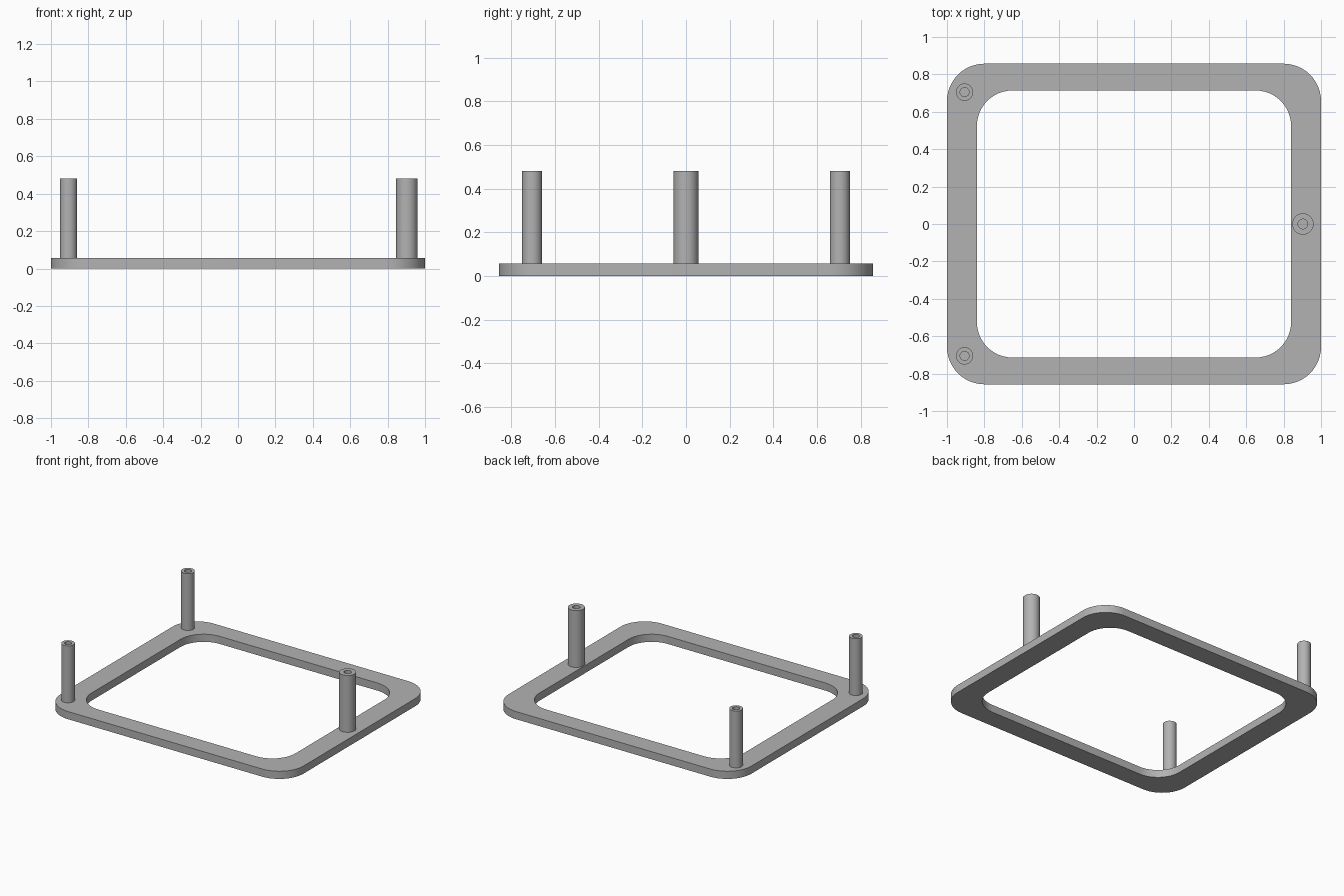
import bpy
import bmesh
from math import sin, cos, pi, radians

cube = bpy.data.objects.get("Cube")
if cube:
    bpy.data.objects.remove(cube, do_unlink=True)

grey = bpy.data.materials.new("matte grey")
grey.use_nodes = True
colour = (0.45, 0.45, 0.45, 1)
grey.diffuse_color = colour
grey.node_tree.nodes["Principled BSDF"].inputs["Base Color"].default_value = colour

PLATE_TOP = 0.057
POST_TOP = 0.48


def rounded_rect(half_x, half_y, radius, steps=12):
    """Outline of a rounded rectangle, counter-clockwise."""
    points = []
    for corner, (sx, sy) in enumerate(((1, 1), (-1, 1), (-1, -1), (1, -1))):
        for i in range(steps + 1):
            a = (corner + i / steps) * pi / 2
            points.append((sx * (half_x - radius) + radius * cos(a),
                           sy * (half_y - radius) + radius * sin(a)))
    return points


def circle(radius, count=48):
    return [(radius * cos(2 * pi * i / count), radius * sin(2 * pi * i / count))
            for i in range(count)]


def hollow_prism(name, outer, inner, bottom, top, location=(0, 0)):
    """Solid between two matching outlines, open through the middle."""
    bm = bmesh.new()
    rings = [[bm.verts.new((x, y, z)) for x, y in outline]
             for outline, z in ((outer, bottom), (outer, top), (inner, top), (inner, bottom))]
    count = len(outer)
    for r, ring in enumerate(rings):
        above = rings[(r + 1) % len(rings)]
        for i in range(count):
            j = (i + 1) % count
            bm.faces.new((ring[i], ring[j], above[j], above[i]))
    bmesh.ops.recalc_face_normals(bm, faces=bm.faces)
    mesh = bpy.data.meshes.new(name)
    bm.to_mesh(mesh)
    bm.free()
    mesh.materials.append(grey)
    obj = bpy.data.objects.new(name, mesh)
    obj.location = (*location, 0)
    bpy.context.collection.objects.link(obj)
    bpy.ops.object.select_all(action='DESELECT')
    obj.select_set(True)
    bpy.context.view_layer.objects.active = obj
    bpy.ops.object.shade_smooth_by_angle(angle=radians(30))


# Flat base frame
hollow_prism("base_frame", rounded_rect(1, 0.857, 0.2), rounded_rect(0.84, 0.714, 0.19),
             0, PLATE_TOP)

# Hollow posts: two slim ones in the right corners, a thicker one mid left
for name, x, y, radius, bore in (("front_right_post", -0.906, -0.705, 0.046, 0.024),
                                 ("back_right_post", -0.906, 0.705, 0.046, 0.024),
                                 ("left_post", 0.903, 0, 0.057, 0.026)):
    hollow_prism(name, circle(radius), circle(bore), PLATE_TOP / 2, POST_TOP, (x, y))
